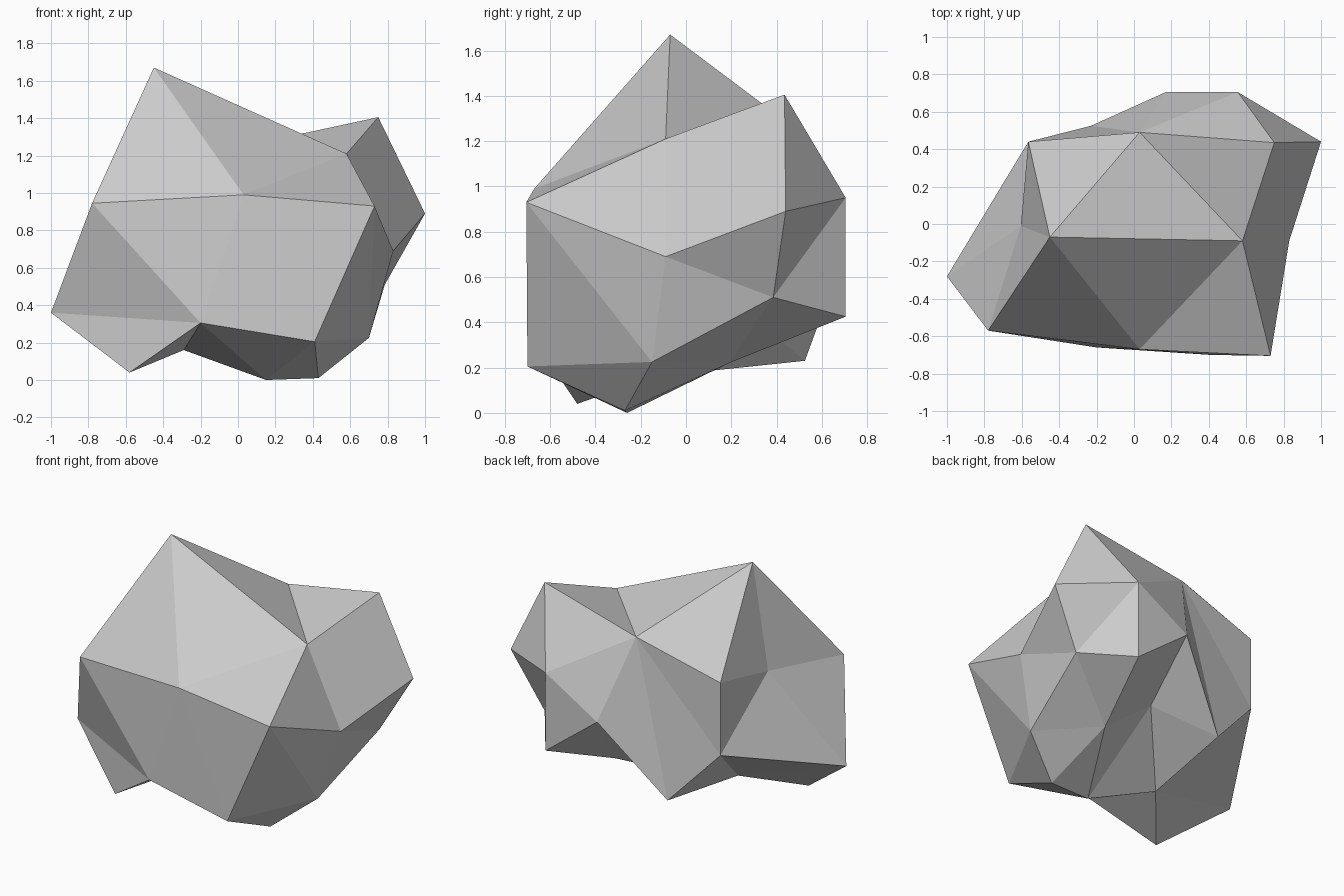
import bpy, bmesh

if "Cube" in bpy.data.objects:
    bpy.data.objects.remove(bpy.data.objects["Cube"])

# Corner points of the rock, grouped by height
corners = {
    # crown
    "A": (-.45, -.07, 1.67), "O": (.75, .435, 1.405), "T": (.03, .49, 1.25), "N": (.58, -.09, 1.21),
    # shoulder
    "U": (-.565, .44, 1.08), "V": (-.605, -.01, 1.0), "C": (.03, -.67, .99), "R": (.555, .705, .95),
    "B": (-.78, -.57, .945), "D": (.73, -.705, .93), "P": (1.0, .44, .89),
    # waist
    "S": (.17, .705, .72), "M": (.83, -.09, .69), "u": (-.565, .44, .59), "Q": (.785, .385, .51),
    "Y": (.034, .2, .496), "r": (.555, .705, .425), "E": (-1.0, -.28, .36),
    # foot
    "G": (-.2, -.66, .305), "W": (-.23, .525, .23), "L": (.7, -.15, .225), "X": (.39, .19, .22),
    "H": (.41, -.7, .205), "I": (-.29, -.14, .16), "F": (-.58, -.48, .04), "K": (.43, -.27, .01),
    "J": (.15, -.26, 0),
}

# Facets: each hub corner fans out to a ring of neighbours (closed rings repeat the first)
fans = ["A BCNTUVB", "G BCHJIFEB", "L DMQXKHD", "Y SWIJXS", "R OPQrSTO", "u VUTWIEV",
        "D HCNM", "N MPOT", "X QrS", "K HJX", "M PQ", "T SW", "V BE", "E IF"]

bm = bmesh.new()
vert = {k: bm.verts.new(p) for k, p in corners.items()}
for fan in fans:
    hub, ring = fan.split()
    for a, b in zip(ring, ring[1:]):
        bm.faces.new((vert[hub], vert[a], vert[b]))
bmesh.ops.recalc_face_normals(bm, faces=bm.faces)

# Boulder object, flat shaded
mesh = bpy.data.meshes.new("boulder")
bm.to_mesh(mesh)
bm.free()
bpy.context.collection.objects.link(bpy.data.objects.new("boulder", mesh))
